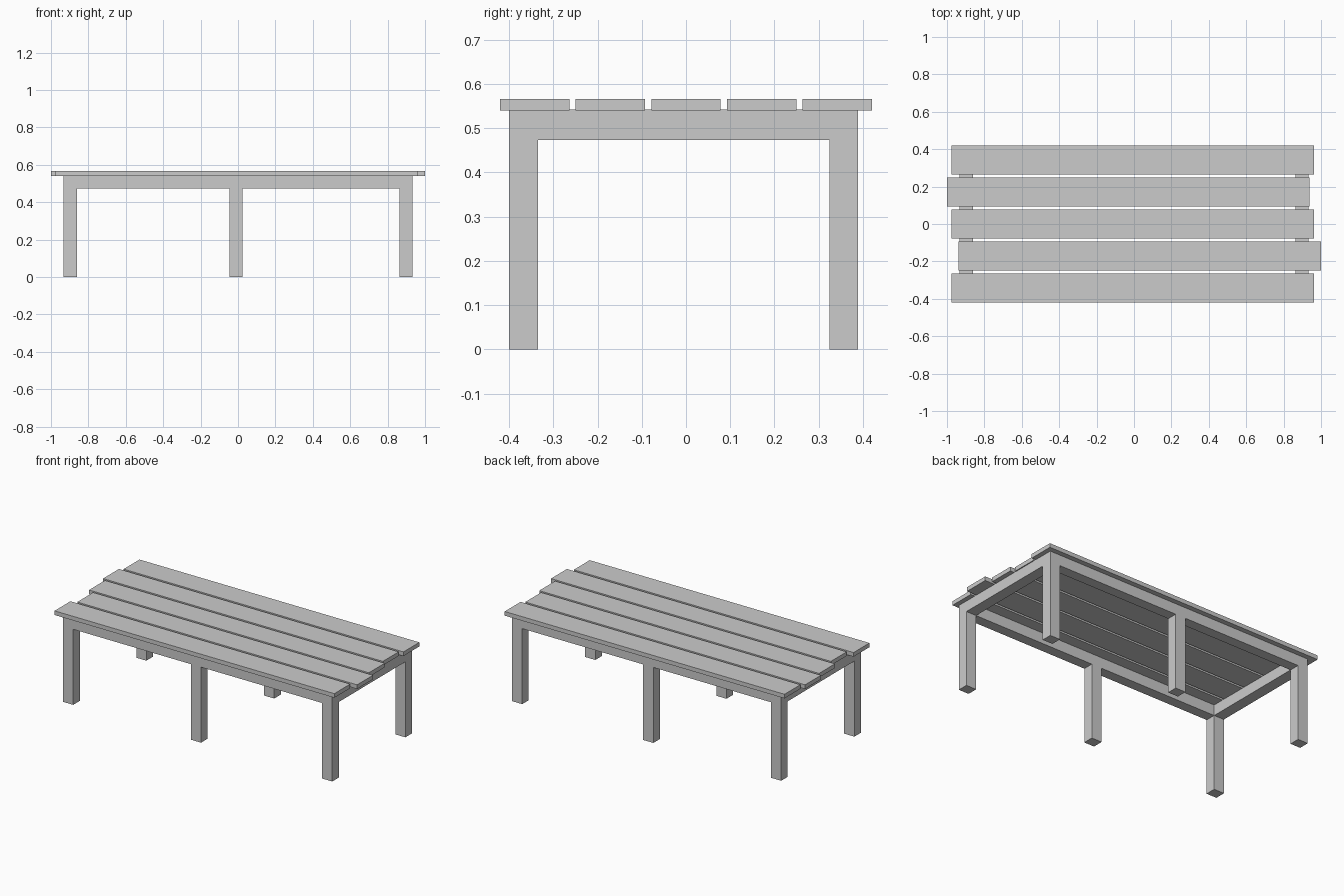
import bpy

if "Cube" in bpy.data.objects:
    bpy.data.objects.remove(bpy.data.objects["Cube"])


def box(name, x0, x1, y0, y1, z0, z1):
    bpy.ops.mesh.primitive_cube_add(
        size=1, location=((x0 + x1) / 2, (y0 + y1) / 2, (z0 + z1) / 2))
    ob = bpy.context.object
    ob.name = name
    ob.scale = (x1 - x0, y1 - y0, z1 - z0)
    bpy.ops.object.transform_apply(location=False, rotation=False, scale=True)
    return ob


LEG = 0.07                      # leg width along x
LEG_X = (-0.932, -0.046, 0.863)  # left edge of each leg
SIDES = {"front": (-0.4, -0.335), "back": (0.324, 0.389)}
RAIL_Z, SLAT_Z, TOP_Z = 0.473, 0.541, 0.566

# Legs and long rails on both sides
for side, (y0, y1) in SIDES.items():
    for place, x in zip(("left", "middle", "right"), LEG_X):
        box(f"{side}_{place}_leg", x, x + LEG, y0, y1, 0, SLAT_Z)
    for place, a, b in (("left", 0, 1), ("right", 1, 2)):
        box(f"{side}_{place}_rail", LEG_X[a] + LEG, LEG_X[b], y0, y1, RAIL_Z, SLAT_Z)

# End rails
for place, x in (("left", LEG_X[0]), ("right", LEG_X[2])):
    box(f"{place}_end_rail", x, x + LEG, SIDES["front"][1], SIDES["back"][0],
        RAIL_Z, SLAT_Z + 0.001)

# Top slats, two of them slid out of line
SLAT_LENGTH, SLAT_WIDTH, PITCH = 1.939, 0.157, 0.171
for i, start in enumerate((-0.977, -0.939, -0.977, -1.0, -0.977)):
    y = (i - 2) * PITCH
    box(f"slat_{i + 1}", start, start + SLAT_LENGTH,
        y - SLAT_WIDTH / 2, y + SLAT_WIDTH / 2, SLAT_Z - 0.001, TOP_Z)
